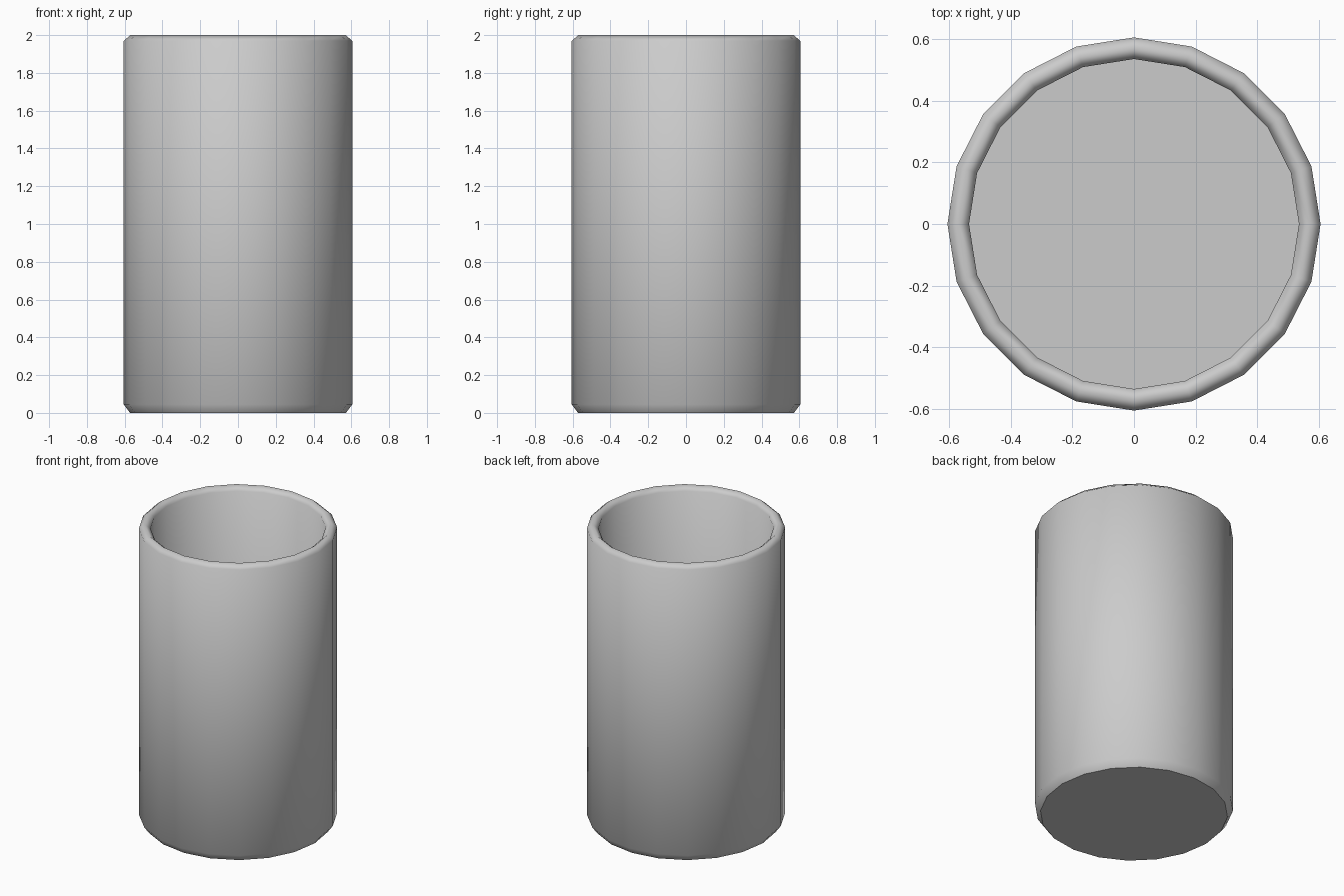
import bpy, bmesh
from math import cos, sin, pi

if "Cube" in bpy.data.objects:
    bpy.data.objects.remove(bpy.data.objects["Cube"])

SIDES = 20
# Profile from the underside, up the outside, over the rim, down to the inner floor
PROFILE = [(0.572, 0.0), (0.605, 0.045), (0.605, 1.97), (0.57, 2.0),
           (0.535, 1.97), (0.535, 0.07)]

bm = bmesh.new()
rings = [[bm.verts.new((r * cos(2 * pi * i / SIDES), r * sin(2 * pi * i / SIDES), z))
          for i in range(SIDES)] for r, z in PROFILE]

# Walls and rim
for a, b in zip(rings, rings[1:]):
    for i in range(SIDES):
        j = (i + 1) % SIDES
        bm.faces.new((a[i], a[j], b[j], b[i])).smooth = True

# Flat underside and inner floor with sharp borders
for ring in (rings[0][::-1], rings[-1]):
    cap = bm.faces.new(ring)
    for e in cap.edges:
        e.smooth = False

mesh = bpy.data.meshes.new("cup")
bm.to_mesh(mesh)
bm.free()
cup = bpy.data.objects.new("cup", mesh)
bpy.context.collection.objects.link(cup)
